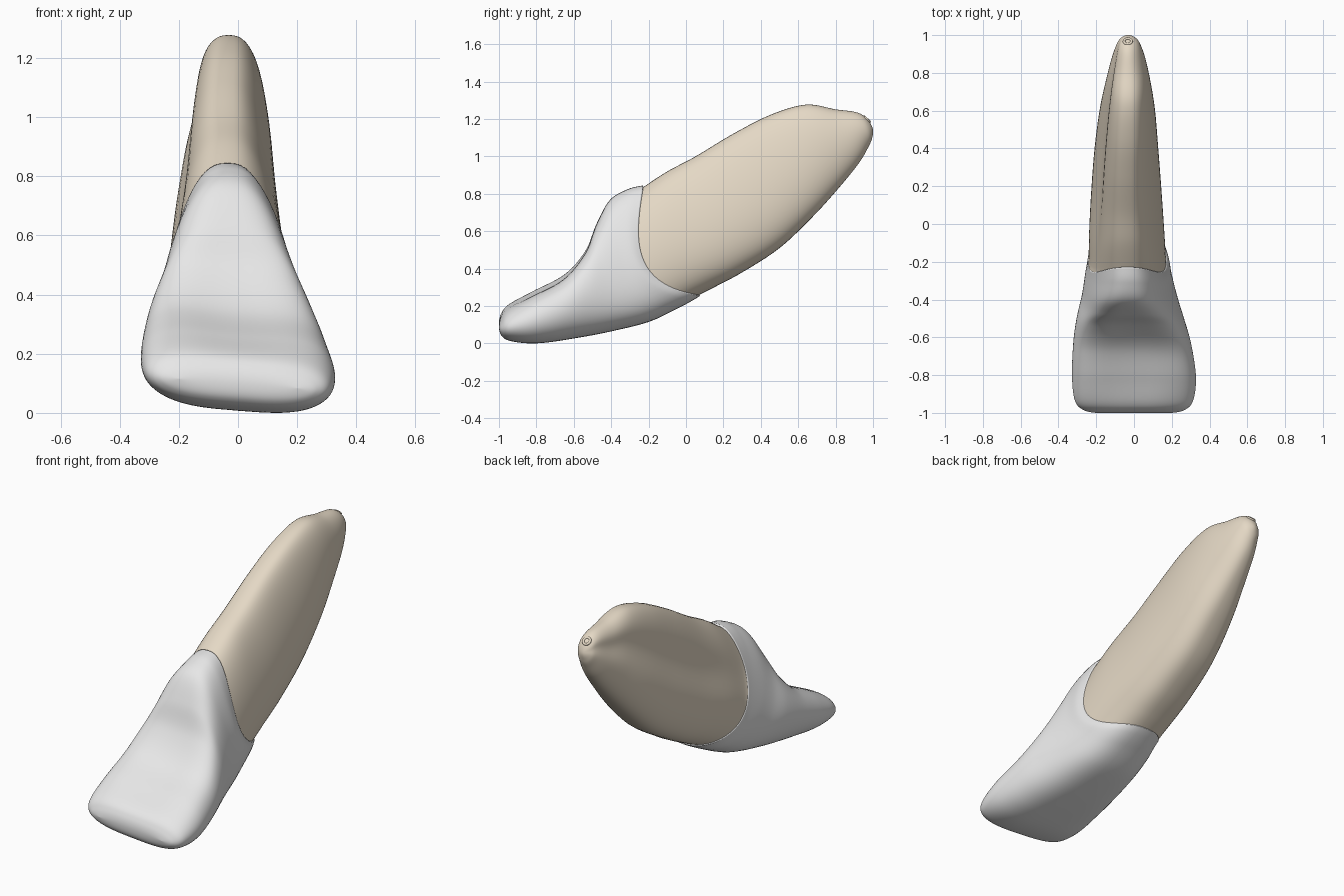
import bpy, bmesh, math
from mathutils import Vector

if "Cube" in bpy.data.objects:
    bpy.data.objects.remove(bpy.data.objects["Cube"])

RING = 64      # points round each section
STEPS = 8      # rings between stations

# Station: low y, low z, high y, high z, bend, x centre, half width, taper, boxiness, hollow
CROWN = [
    (-1.000, 0.095, -1.000, 0.095, 0.00, 0.00, 0.20, 0.00, 0.60, 0.00),
    (-0.985, 0.042, -0.987, 0.15, 0.00, 0.00, 0.265, 0.00, 0.62, 0.00),
    (-0.93, 0.014, -0.945, 0.205, 0.00, 0.00, 0.312, 0.00, 0.62, 0.01),
    (-0.80, 0.003, -0.82, 0.285, 0.00, 0.00, 0.328, 0.00, 0.60, 0.03),
    (-0.60, 0.025, -0.66, 0.38, 0.00, -0.01, 0.31, -0.05, 0.62, 0.04),
    (-0.40, 0.06, -0.55, 0.51, 0.03, -0.02, 0.285, 0.03, 0.67, 0.035),
    (-0.20, 0.11, -0.49, 0.645, 0.07, -0.025, 0.255, 0.17, 0.72, 0.02),
    (-0.05, 0.18, -0.41, 0.765, 0.12, -0.03, 0.235, 0.32, 0.75, 0.005),
    (0.03, 0.222, -0.31, 0.82, 0.15, -0.03, 0.224, 0.38, 0.80, 0.00),
    (0.075, 0.25, -0.23, 0.84, 0.18, -0.035, 0.214, 0.40, 0.80, 0.00),
]
ROOT = [
    (0.07, 0.255, -0.23, 0.83, 0.177, -0.036, 0.209, 0.40, 0.80, 0.00),
    (0.15, 0.295, -0.10, 0.915, 0.13, -0.039, 0.203, 0.46, 0.75, 0.00),
    (0.30, 0.375, 0.05, 0.995, 0.07, -0.041, 0.190, 0.48, 0.70, 0.00),
    (0.50, 0.505, 0.25, 1.115, 0.03, -0.041, 0.172, 0.45, 0.68, 0.00),
    (0.68, 0.675, 0.45, 1.217, 0.00, -0.036, 0.150, 0.35, 0.70, 0.00),
    (0.82, 0.83, 0.64, 1.272, 0.00, -0.032, 0.122, 0.20, 0.78, 0.00),
    (0.925, 0.96, 0.80, 1.247, 0.00, -0.03, 0.092, 0.10, 0.88, 0.00),
    (0.975, 1.045, 0.915, 1.230, 0.00, -0.03, 0.065, 0.00, 1.00, 0.00),
    (0.994, 1.09, 0.972, 1.192, 0.00, -0.03, 0.040, 0.00, 1.00, 0.00),
    (1.00, 1.138, 1.00, 1.138, 0.00, -0.03, 0.00, 0.00, 1.00, 0.00),
]


def ghost(end, near):
    """Station past a closed end, so the surface rounds over it."""
    if end[:2] != end[2:4]:
        return end
    w = near[6] if end[6] > 0 else -near[6]
    return near[2:4] + near[:2] + near[4:6] + (w,) + near[7:]


def blend(st):
    """Smooth curve through the stations."""
    full = [ghost(st[0], st[1])] + st + [ghost(st[-1], st[-2])]
    out = []
    for i in range(len(st) - 1):
        a, b, c, d = full[i:i + 4]
        for s in range(STEPS):
            t = s / STEPS
            out.append([0.5 * (2 * q + (r - p) * t + (2 * p - 5 * q + 4 * r - u) * t * t
                               + (3 * q - p - 3 * r + u) * t ** 3)
                        for p, q, r, u in zip(a, b, c, d)])
    out.append(list(st[-1]))
    return out


def ring(s, groove):
    """Curved, egg-shaped section from the low point to the high point."""
    ly, lz, hy, hz, bend, xc, w, taper, box, hollow = s
    low, span = Vector((0, ly, lz)), Vector((0, hy - ly, hz - lz))
    up = span.normalized()
    side = Vector((0, -up.z, up.y))
    pts = []
    for i in range(RING):
        a = 2 * math.pi * i / RING
        t = (1 - math.cos(a)) / 2
        sn = math.sin(a)
        nx = math.copysign(abs(sn) ** box, sn)
        p = low + span * t + side * (bend * 4 * t * (1 - t) * (1 + 0.6 * (0.5 - t)))
        if t > 0.5:   # hollow on the inner face
            p -= up * hollow * max(0, 1 - (nx / 0.9) ** 2) ** 1.5
        p.x = xc + max(w, 0) * nx * (1 + taper * (0.4 - t))
        if nx < 0:    # long shallow groove down the left of the root
            p.x += groove * max(w, 0) * math.exp(-((t - 0.6) / 0.17) ** 2)
        # the biting edge tips slightly to one side
        p.z -= 0.08 * p.x * min(1, max(0, (-0.2 - p.y) / 0.5))
        pts.append(p)
    return pts


def loft(name, stations, mat, lip=False, groove=0.0):
    bm = bmesh.new()
    secs = blend(stations)
    n = len(secs) - 1
    # the groove fades out at both ends
    rings = [ring(s, groove * math.sin(math.pi * k / n) ** 0.7 if 0 < k < n else 0)
             for k, s in enumerate(secs)]
    if lip:   # turn the open edge inward
        c = sum(rings[-1], Vector()) / RING
        rings.append([c + (p - c) * 0.96 for p in rings[-1]])
    rows = [[bm.verts.new(p) for p in r] for r in rings]
    for r, q in zip(rows, rows[1:]):
        for i in range(RING):
            j = (i + 1) % RING
            bm.faces.new((r[i], r[j], q[j], q[i]))
    bmesh.ops.remove_doubles(bm, verts=bm.verts, dist=0.0003)
    bmesh.ops.recalc_face_normals(bm, faces=bm.faces)
    me = bpy.data.meshes.new(name)
    bm.to_mesh(me)
    bm.free()
    # make sure the faces look outward
    best = max(me.polygons, key=lambda f: abs(f.center.x))
    if best.normal.x * best.center.x < 0:
        me.flip_normals()
    for f in me.polygons:
        f.use_smooth = True
    me.materials.append(mat)
    ob = bpy.data.objects.new(name, me)
    bpy.context.collection.objects.link(ob)
    return ob


def colour(name, rgb):
    m = bpy.data.materials.new(name)
    m.diffuse_color = (*rgb, 1)
    m.use_nodes = True
    m.node_tree.nodes["Principled BSDF"].inputs["Base Color"].default_value = m.diffuse_color
    return m


white = colour("enamel_white", (0.80, 0.80, 0.80))
cream = colour("root_cream", (0.78, 0.69, 0.56))

crown = loft("crown", CROWN, white, lip=True)
root = loft("root", ROOT, cream, groove=0.2)

# Small opening rim at the root tip
bpy.ops.mesh.primitive_torus_add(major_radius=0.02, minor_radius=0.007,
                                 major_segments=20, minor_segments=8,
                                 location=(-0.033, 0.967, 1.194),
                                 rotation=(math.radians(-42), 0, 0))
rim = bpy.context.object
rim.name = "root_tip_rim"
rim.data.materials.append(cream)
bpy.ops.object.shade_smooth()

# Stand the model on the ground
drop = min(v.co.z for v in crown.data.vertices)
for ob in (crown, root, rim):
    ob.location.z -= drop
